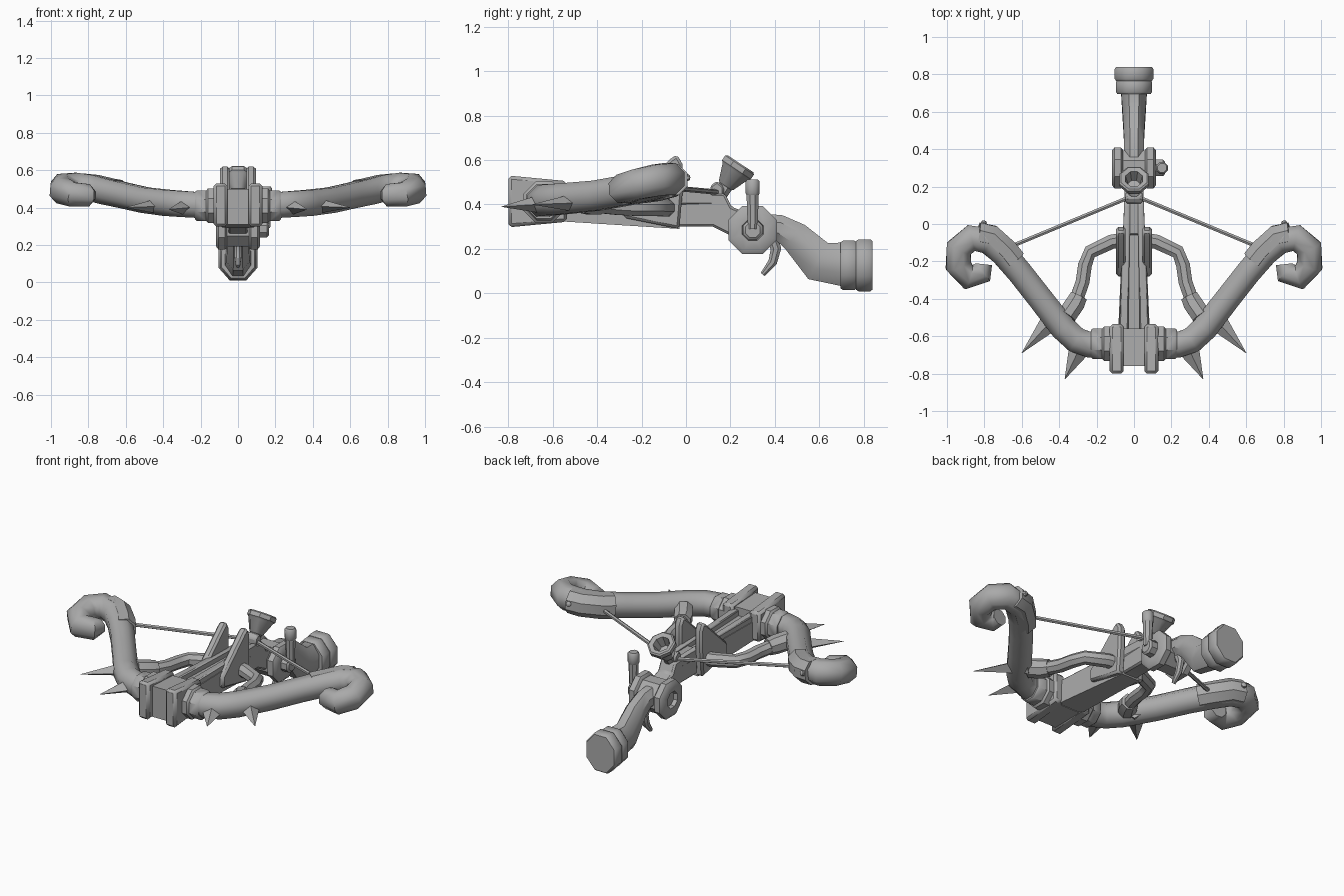
import bpy, bmesh, math
from mathutils import Vector

cube = bpy.data.objects.get("Cube")
if cube:
    bpy.data.objects.remove(cube)

grey = bpy.data.materials.new("plain grey")
grey.use_nodes = True
grey.diffuse_color = (0.4, 0.4, 0.4, 1)
grey.node_tree.nodes["Principled BSDF"].inputs["Base Color"].default_value = (0.4, 0.4, 0.4, 1)
X, Y, Z = Vector((1, 0, 0)), Vector((0, 1, 0)), Vector((0, 0, 1))


def finish(name, bm, mirror=False, bevel=0, angle=40):
    bmesh.ops.recalc_face_normals(bm, faces=bm.faces)
    mesh = bpy.data.meshes.new(name)
    bm.to_mesh(mesh)
    bm.free()
    mesh.materials.append(grey)
    ob = bpy.data.objects.new(name, mesh)
    bpy.context.collection.objects.link(ob)
    bpy.ops.object.select_all(action='DESELECT')
    ob.select_set(True)
    bpy.context.view_layer.objects.active = ob
    bpy.ops.object.shade_smooth_by_angle(angle=math.radians(angle))
    if bevel:
        mod = ob.modifiers.new("bevel", 'BEVEL')
        mod.width, mod.segments, mod.limit_method = bevel, 1, 'ANGLE'
    if mirror:
        ob.modifiers.new("mirror", 'MIRROR')
    return ob


def sweep(name, pts, radii, sides=8, up=Z, axis=None, turn=0.5, **kw):
    """Rings of (width, height) radii along a path, or along a fixed axis."""
    pts = [Vector(p) for p in pts]
    bm = bmesh.new()
    rings = []
    for i, p in enumerate(pts):
        t = axis or pts[min(i + 1, len(pts) - 1)] - pts[max(i - 1, 0)]
        side = t.cross(up).normalized()
        top = side.cross(t).normalized()
        r = radii[min(i, len(radii) - 1)]
        w, h = r if isinstance(r, tuple) else (r, r)
        ring = []
        for k in range(sides):
            a = (k + turn) * math.tau / sides
            ring.append(bm.verts.new(p + side * w * math.cos(a) + top * h * math.sin(a)))
        rings.append(ring)
    for a, b in zip(rings, rings[1:]):
        for k in range(sides):
            n = (k + 1) % sides
            bm.faces.new((a[k], a[n], b[n], b[k]))
    bm.faces.new(rings[0])
    bm.faces.new(rings[-1])
    return finish(name, bm, **kw)


def lathe(name, base, axis, steps, up=Z, **kw):
    """Turned part from (distance, radius) steps along an axis."""
    axis = Vector(axis).normalized()
    return sweep(name, [Vector(base) + axis * d for d, r in steps],
                 [r for d, r in steps], up=up, axis=axis, **kw)


def slab(name, profile, x0, x1, spread=lambda y: 1, **kw):
    """Side profile in y, z extruded between two x values."""
    bm = bmesh.new()
    a, b = [[bm.verts.new((x * spread(y), y, z)) for y, z in profile] for x in (x0, x1)]
    bm.faces.new(a)
    bm.faces.new(b)
    for i in range(len(a)):
        j = (i + 1) % len(a)
        bm.faces.new((a[i], a[j], b[j], b[i]))
    return finish(name, bm, **kw)


# Front block and its side plates
slab("front_block", [(-.76, .31), (-.76, .5), (-.56, .49), (-.56, .32)], -.07, .07)
slab("front_plate", [(-.8, .297), (-.8, .53), (-.535, .505), (-.535, .322)],
     .055, .13, mirror=True, bevel=.015)

# Tapering body with two rails on top
def widen(y):
    return 1 + max(0, .1 - y) * .8

slab("body", [(-.58, .325), (-.03, .29), (-.03, .43), (-.58, .44)], -.055, .055, widen)
slab("rail", [(-.58, .40), (-.58, .475), (.1, .46), (.13, .44), (.13, .4)],
     .02, .052, widen, mirror=True, bevel=.006)
slab("neck", [(-.06, .3), (.12, .3), (.19, .265), (.28, .24), (.28, .36),
              (.205, .39), (.175, .45), (-.06, .45)], -.052, .052, bevel=.01)

# Upright fins
slab("fin", [(-.28, .34), (-.28, .41), (-.07, .605), (-.04, .625), (-.015, .58),
             (-.015, .46), (-.03, .29)], .045, .095, mirror=True, bevel=.012)

# Bow arms with curled tips
arm = [(.1, -.64, .41), (.24, -.645, .415), (.31, -.62, .42), (.38, -.555, .425),
       (.5, -.4, .44), (.61, -.26, .465), (.7, -.155, .485), (.78, -.09, .505),
       (.87, -.075, .515), (.935, -.13, .51), (.94, -.22, .49), (.885, -.285, .47),
       (.81, -.26, .465), (.805, -.215, .465)]
sweep("bow_arm", arm, [.075, .075, .075, .075, .073, .073, .075, .076,
                       .077, .076, .074, .07, .065, .05], mirror=True, angle=50)
lathe("bow_socket", (.1, -.64, .41), X, [(0, .1), (.06, .1), (.07, .088),
      (.12, .088), (.13, .08)], mirror=True)

# String clamps with rivets on the back of each arm
sweep("string_clamp", [(.645, -.2, .477), (.69, -.145, .485), (.77, -.073, .505),
      (.835, -.062, .512)], [.076], mirror=True)
for i, p in enumerate([(.745, -.035, .51), (.805, .0, .52)]):
    lathe(f"rivet_{i + 1}", p, (-.4, .8, .2), [(-.02, .016), (.012, .016), (.018, .008)], mirror=True)

# Bow string and its catch
sweep("string", [(.67, -.125, .48), (.02, .145, .455)], [.012], sides=6, mirror=True)
slab("string_catch", [(.11, .44), (.11, .485), (.14, .505), (.17, .48), (.17, .44)], -.045, .045, bevel=.008)

# Spikes on the bow
for name, base, tip in [("outer_spike", (.39, -.46, .41), (.6, -.69, .4)),
                        ("inner_spike", (.27, -.62, .405), (.37, -.83, .39))]:
    sweep(name, [base, tip], [(.075, .05), .001], sides=4, turn=0, mirror=True, angle=20)

# Braces from body to bow, with cuffs
sweep("brace", [(.05, -.085, .385), (.12, -.095, .385), (.235, -.15, .385),
      (.262, -.22, .385), (.275, -.31, .39), (.31, -.41, .4), (.38, -.5, .42)],
      [.042, .042, .04, .04, .04, .04], mirror=True)
sweep("brace_cuff", [(.295, -.385, .4), (.315, -.425, .405), (.36, -.49, .42)],
      [.05, .056, .056], mirror=True)

# Trigger housing: core, side discs with a recessed hub
lathe("housing_core", (-.08, .3, .285), X, [(0, .1), (.16, .1)])
lathe("housing_disc", (.06, .3, .285), X, [(0, .105), (.01, .118), (.045, .118), (.058, .1),
      (.058, .052), (.035, .046)], mirror=True)

# Side lever
lathe("lever_axle", (.06, .3, .285), X, [(0, .048), (.095, .048), (.105, .036)])
lathe("lever_stem", (.15, .3, .29), Z, [(0, .024), (.16, .03)], up=Y)
lathe("lever_knob", (.15, .3, .44), Z, [(0, .028), (.01, .034), (.062, .034), (.073, .026)], up=Y)

# Flared sighting cup
lathe("sight_cup", (0, .15, .44), (0, .55, .83),
      [(0, .035), (.05, .035), (.055, .042), (.13, .074), (.14, .084), (.165, .084),
       (.172, .075), (.165, .05), (.1, .035)], up=X)

# Trigger
sweep("trigger", [(0, .38, .27), (0, .405, .2), (0, .39, .14), (0, .345, .085)],
      [(.03, .025), (.026, .022), (.022, .02), (.012, .012)], up=X)

# Grip and butt
sweep("grip", [(0, .34, .295), (0, .42, .295), (0, .49, .255), (0, .595, .145), (0, .72, .13)],
      [(.07, .056), (.063, .057), (.075, .06), (.1, .067), (.108, .076)], up=X)
for name, y, length, w, h in [("butt_band", .695, .075, .105, .12), ("butt_cap", .765, .075, .112, .127)]:
    sweep(name, [(0, y + length * f, .126) for f in (0, .15, .85, 1)],
          [(w * .92, h * .93), (w, h), (w, h), (w * .92, h * .93)], axis=Y)
